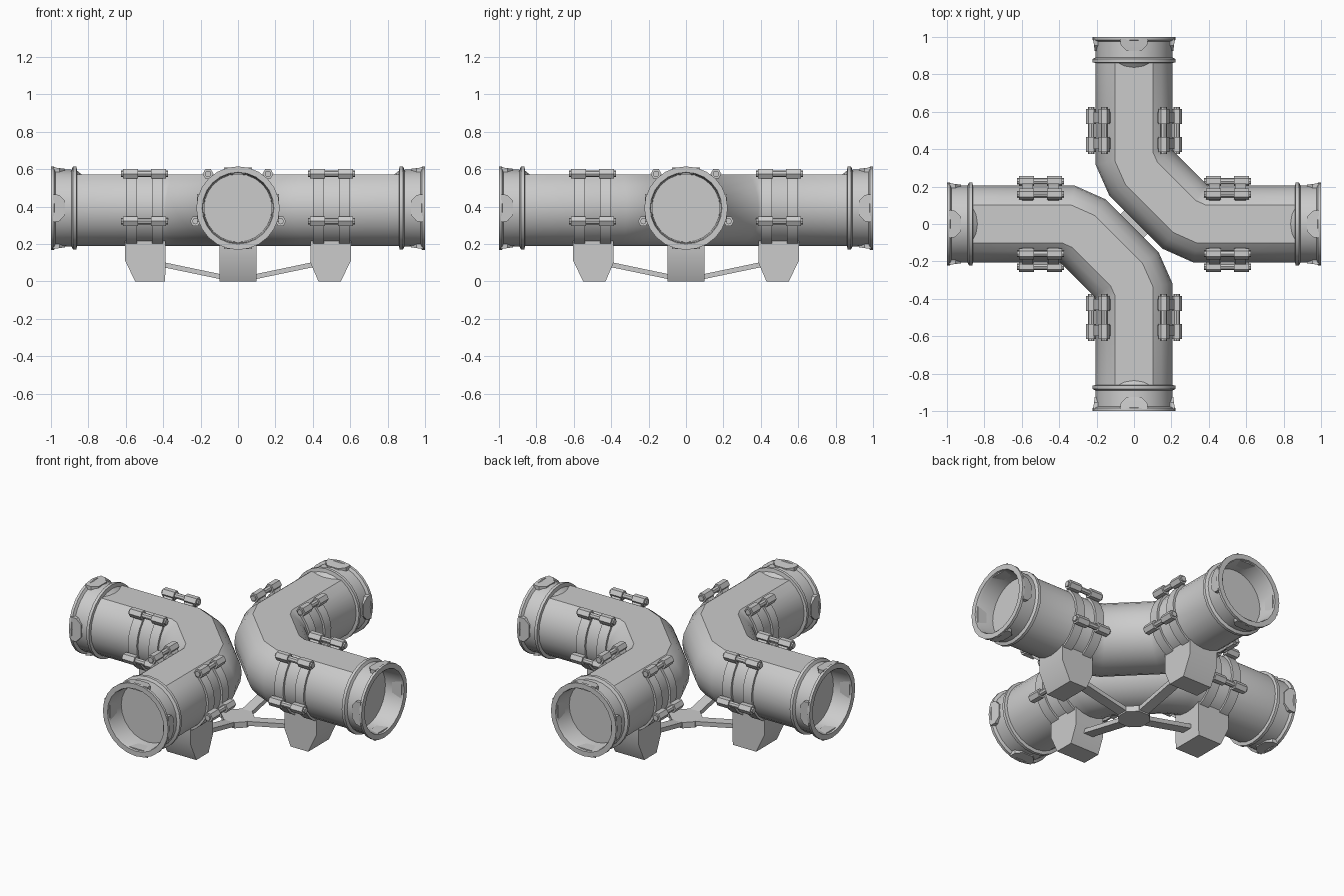
import bpy, bmesh
from math import sin, cos, pi, radians
from mathutils import Matrix, Vector

if "Cube" in bpy.data.objects:
    bpy.data.objects.remove(bpy.data.objects["Cube"])

ZC = 0.395  # height of the pipe axis


def finish(name, bm, turn=0):
    bmesh.ops.remove_doubles(bm, verts=bm.verts, dist=1e-5)
    bmesh.ops.transform(bm, matrix=Matrix.Rotation(turn * pi / 2, 4, 'Z'), verts=bm.verts)
    bmesh.ops.recalc_face_normals(bm, faces=bm.faces)
    me = bpy.data.meshes.new(name)
    bm.to_mesh(me)
    bm.free()
    ob = bpy.data.objects.new(name, me)
    bpy.context.collection.objects.link(ob)
    bpy.ops.object.select_all(action='DESELECT')
    ob.select_set(True)
    bpy.context.view_layer.objects.active = ob
    bpy.ops.object.shade_smooth_by_angle(angle=radians(31))
    return ob


def loft(bm, loops, close_loop=True, caps=False):
    rows = [[bm.verts.new(p) for p in lp] for lp in loops]
    n = len(rows[0])
    for a, b in zip(rows, rows[1:]):
        for i in range(n if close_loop else n - 1):
            j = (i + 1) % n
            bm.faces.new((a[i], a[j], b[j], b[i]))
    if caps:
        bm.faces.new(rows[0])
        bm.faces.new(rows[-1])


def lathe(bm, profile, y, z, n):
    """Spin (x, radius) points about a line parallel to x."""
    loft(bm, [[(x, y + r * cos(2 * pi * i / n), z + r * sin(2 * pi * i / n))
               for i in range(n)] for x, r in profile])


def hull(bm, pts):
    vs = [bm.verts.new(p) for p in pts]
    res = bmesh.ops.convex_hull(bm, input=vs)
    junk = [g for g in res['geom_interior'] + res['geom_unused'] if isinstance(g, bmesh.types.BMVert)]
    bmesh.ops.delete(bm, geom=junk, context='VERTS')


# bent pipes: round section with a flattened top, mitred along the path
path = [Vector(p) for p in ((-0.88, 0), (-0.36, 0), (-0.27, -0.04), (-0.04, -0.27), (0, -0.36), (0, -0.88))]
section = [(0.205 * cos(radians(60 - 15 * k)), 0.205 * sin(radians(60 - 15 * k))) for k in range(21)]
for turn, name in ((0, "left_bent_pipe"), (2, "right_bent_pipe")):
    bm = bmesh.new()
    loops = []
    for i, p in enumerate(path):
        d0 = (p - path[i - 1]).normalized() if i else (path[1] - p).normalized()
        d1 = (path[i + 1] - p).normalized() if i < len(path) - 1 else d0
        t = (d0 + d1).normalized()
        side = Vector((-t.y, t.x)) / max(t.dot(d0), 0.5)
        loops.append([(p.x + side.x * u, p.y + side.y * u, ZC + v) for u, v in section])
    loft(bm, loops, caps=True)
    finish(name, bm, turn)

for k, arm in enumerate(("right", "back", "left", "front")):
    # double-rimmed end collar with a recessed bowl
    bm = bmesh.new()
    lathe(bm, [(0.75, 0), (0.775, 0.12), (0.84, 0.18), (0.985, 0.187), (1.0, 0.192), (1.0, 0.223),
               (0.984, 0.223), (0.975, 0.207), (0.89, 0.205), (0.882, 0.222), (0.864, 0.222),
               (0.86, 0.2), (0.74, 0.1), (0.72, 0)], 0, ZC - 0.003, 24)
    finish(arm + "_end_collar", bm, k)

    # raised pads around the collar
    bm = bmesh.new()
    for q in range(4):
        rot = Matrix.Rotation(q * pi / 2, 3, 'X')
        pts = []
        for x, w, top in ((0.99, 0.075, 0.218), (0.955, 0.07, 0.214), (0.925, 0.038, 0.21)):
            for s in (-1, 1):
                for r in (0.18, top):
                    pts.append(rot @ Vector((x, s * w, r)) + Vector((0, 0, ZC - 0.003)))
        hull(bm, pts)
    finish(arm + "_collar_pads", bm, k)

    # twin clamp bands, open across the flat top
    bm = bmesh.new()
    for x0, x1 in ((0.40, 0.46), (0.54, 0.60)):
        loops = []
        for i in range(25):
            a = radians(52 - 284 * i / 24)
            loops.append([(x, r * cos(a), ZC + r * sin(a))
                          for x, r in ((x0, 0.195), (x0, 0.218), (x1, 0.218), (x1, 0.195))])
        loft(bm, loops, caps=True)
    finish(arm + "_clamp_bands", bm, k)

    # four clamp bolts with hexagonal lugs and end nuts
    bm = bmesh.new()
    for s in (-1, 1):
        for y, z in ((0.16, 0.575), (0.228, 0.322)):
            lathe(bm, [(0.375, 0), (0.375, 0.017), (0.625, 0.017), (0.625, 0)], s * y, z, 8)
            for x0, x1 in ((0.385, 0.465), (0.535, 0.615)):
                lathe(bm, [(x0, 0), (x0, 0.029), (x1, 0.029), (x1, 0)], s * y, z, 6)
    finish(arm + "_clamp_bolts", bm, k)

    # tapered foot under the clamp; the left one keeps a straight inner side
    inner = 0.39 if arm == "left" else 0.43
    bm = bmesh.new()
    hull(bm, [(x, s * 0.1, z) for s in (-1, 1) for x, z in
              ((0.605, 0.23), (0.605, 0.115), (0.55, 0), (inner, 0), (0.387, 0.1), (0.387, 0.23))])
    finish(arm + "_foot", bm, k)

    # sloping brace from the foot to the central hub
    bm = bmesh.new()
    hull(bm, [(x, s * 0.033, z) for s in (-1, 1) for x, z in
              ((0.06, 0.005), (0.06, 0.032), (0.41, 0.105), (0.41, 0.078))])
    finish(arm + "_brace", bm, k)

# octagonal hub joining the braces
bm = bmesh.new()
bmesh.ops.create_cone(bm, cap_ends=True, segments=8, radius1=0.095, radius2=0.095, depth=0.036,
                      matrix=Matrix.Translation((0, 0, 0.02)) @ Matrix.Rotation(pi / 8, 4, 'Z'))
finish("brace_hub", bm)
